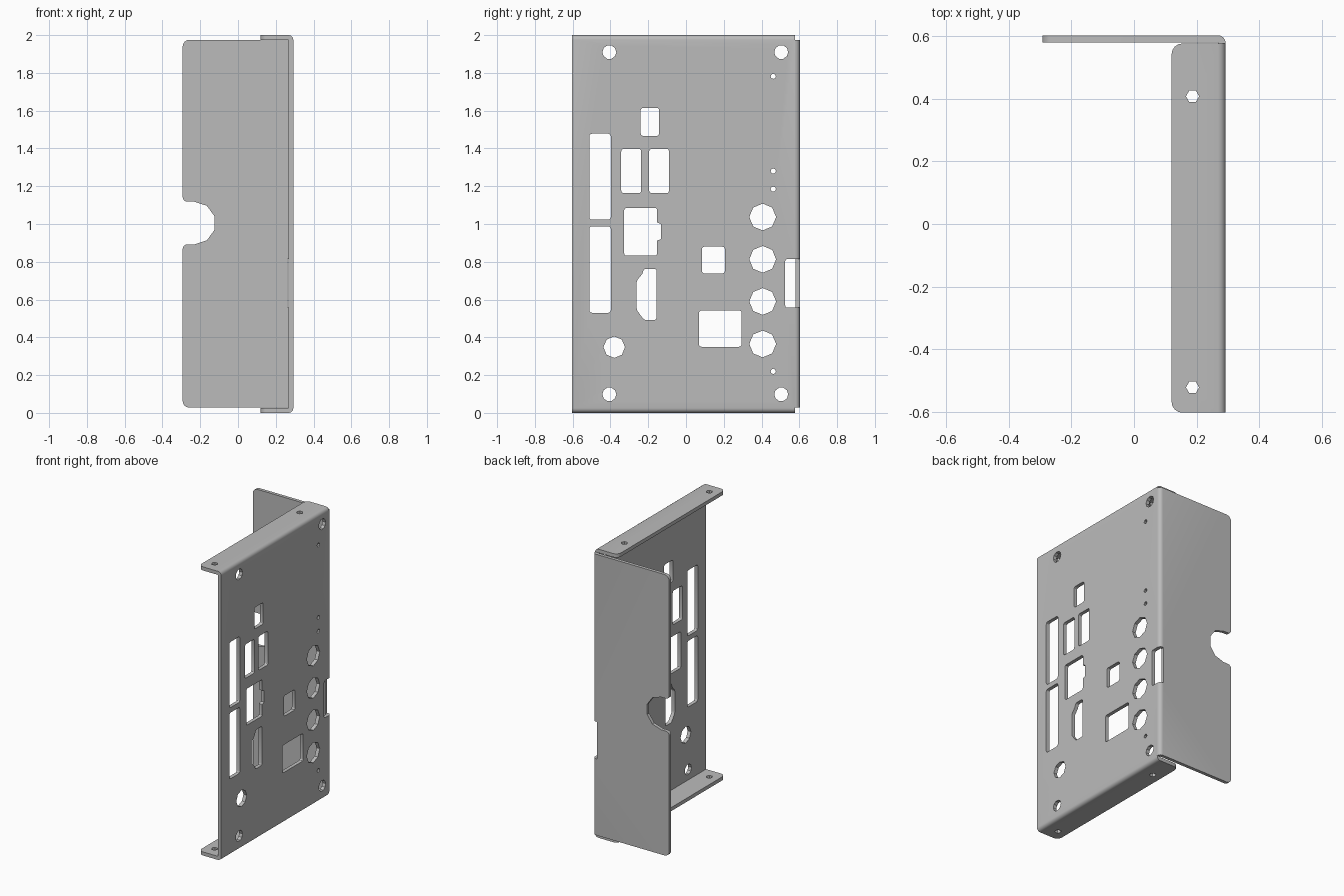
import bpy, bmesh
from math import sin, cos, pi, radians
from mathutils import Vector

if "Cube" in bpy.data.objects:
    bpy.data.objects.remove(bpy.data.objects["Cube"])

metal = bpy.data.materials.new("grey sheet metal")
metal.use_nodes = True
GREY = (0.5, 0.5, 0.5, 1)
metal.diffuse_color = GREY
metal.node_tree.nodes["Principled BSDF"].inputs["Base Color"].default_value = GREY


def fillet(corners, steps=4):
    """Outline from (u, v) or (u, v, radius) corners."""
    out = []
    for i, c in enumerate(corners):
        p = Vector(c[:2])
        r = c[2] if len(c) > 2 else 0
        if not r:
            out.append(p)
            continue
        a = (Vector(corners[i - 1][:2]) - p).normalized()
        b = (Vector(corners[(i + 1) % len(corners)][:2]) - p).normalized()
        for k in range(steps + 1):
            t = pi / 2 * k / steps
            out.append(p + r * ((1 - sin(t)) * a + (1 - cos(t)) * b))
    return out


def rect(u0, u1, v0, v1, r=0.0):
    return fillet([(u0, v0, r), (u1, v0, r), (u1, v1, r), (u0, v1, r)], 3)


def disc(u, v, r, sides):
    return [Vector((u + r * cos(2 * pi * k / sides), v + r * sin(2 * pi * k / sides)))
            for k in range(sides)]


def prisms(name, outlines, axis, lo, hi):
    """Extrude each outline along an axis into one object."""
    place = {"x": lambda p, h: (h, p.x, p.y),
             "y": lambda p, h: (p.x, h, p.y),
             "z": lambda p, h: (p.x, p.y, h)}[axis]
    bm = bmesh.new()
    for pts in outlines:
        n = len(pts)
        a = [bm.verts.new(place(p, lo)) for p in pts]
        b = [bm.verts.new(place(p, hi)) for p in pts]
        bm.faces.new(a)
        bm.faces.new(b[::-1])
        for i in range(n):
            bm.faces.new((a[i], b[i], b[(i + 1) % n], a[(i + 1) % n]))
    bmesh.ops.recalc_face_normals(bm, faces=bm.faces)
    me = bpy.data.meshes.new(name)
    bm.to_mesh(me)
    bm.free()
    me.materials.append(metal)
    ob = bpy.data.objects.new(name, me)
    bpy.context.collection.objects.link(ob)
    return ob


def select(ob):
    bpy.ops.object.select_all(action="DESELECT")
    ob.select_set(True)
    bpy.context.view_layer.objects.active = ob


def combine(ob, cutter, operation):
    m = ob.modifiers.new("cut", "BOOLEAN")
    m.operation, m.solver, m.object = operation, "EXACT", cutter
    select(ob)
    bpy.ops.object.modifier_apply(modifier=m.name)


T = 0.025            # sheet thickness and outer bend radius
X0, X1 = -0.293, 0.293
XI = X1 - T          # inner face of main panel
Y1 = 0.603
YI = 0.577           # where the panel meets the rear bend

# Main panel with top and bottom flanges, one bent channel
panel = prisms("main_panel", [fillet([
    (0, 2), (X1, 2, T), (X1, 0, T), (0, 0),
    (0, T), (XI, T), (XI, 2 - T), (0, 2 - T)])], "y", -0.7, 0.7)
trim = prisms("panel_trim", [fillet([
    (0.12, -Y1, 0.035), (0.4, -Y1), (0.4, YI), (0.12, YI, 0.035)])], "z", -0.1, 2.1)

# Rear flange with its bend
rear = prisms("rear_flange", [fillet([
    (X1, YI), (X1, Y1, T), (-0.4, Y1), (-0.4, Y1 - 0.023),
    (XI, Y1 - 0.023), (XI, YI)])], "z", -0.1, 2.1)
NC, NZ, NR = -0.231, 1.005, 0.113
notch = [(NC + NR * cos(a), NZ + NR * sin(a))
         for a in (radians(-90 + 36 * k) for k in range(6))]
rear_trim = prisms("rear_trim", [fillet(
    [(X0, NZ - NR, 0.025)] + notch +
    [(X0, NZ + NR, 0.025), (X0, 1.975, 0.035), (0.4, 1.975),
     (0.4, 0.028), (X0, 0.028, 0.035)])], "y", 0.4, 0.8)

# Panel openings: (y, z) outlines
holes = [disc(y, z, 0.037, 10) for y in (-0.406, 0.504) for z in (0.098, 1.91)]
holes += [disc(0.462, z, 0.014, 8) for z in (0.22, 1.185, 1.28, 1.782)]
holes += [disc(0.406, z, 0.071, 8) for z in (0.365, 0.59, 0.813, 1.037)]
holes.append(disc(-0.38, 0.348, 0.057, 8))
holes += [rect(*box, 0.014) for box in (
    (-0.512, -0.398, 1.023, 1.478), (-0.512, -0.398, 0.53, 0.988),
    (-0.24, -0.142, 1.466, 1.615), (-0.343, -0.237, 1.163, 1.398),
    (-0.195, -0.09, 1.163, 1.398), (0.084, 0.206, 0.738, 0.88),
    (0.068, 0.295, 0.35, 0.542))]
holes.append(fillet([                       # socket with a latch tab
    (-0.327, 0.832, 0.012), (-0.153, 0.832, 0.012), (-0.153, 0.912),
    (-0.132, 0.92), (-0.132, 1.0), (-0.153, 1.008),
    (-0.153, 1.085, 0.012), (-0.327, 1.085, 0.012)], 3))
holes.append(fillet([                       # socket with sloped corners
    (-0.156, 0.492, 0.012), (-0.222, 0.492, 0.012), (-0.261, 0.545, 0.01),
    (-0.261, 0.70, 0.01), (-0.232, 0.735), (-0.222, 0.763, 0.01),
    (-0.156, 0.763, 0.012)], 3))
panel_holes = prisms("panel_holes", holes, "x", 0.2, 0.4)
screw_holes = prisms("screw_holes", [disc(0.187, y, 0.021, 6) for y in (-0.522, 0.408)],
                     "z", -0.1, 2.1)
slot = prisms("edge_slot", [rect(0.525, 0.7, 0.557, 0.815, 0.012)], "x", 0.262, 0.4)

combine(panel, trim, "INTERSECT")
combine(rear, rear_trim, "INTERSECT")
for cutter in (panel_holes, screw_holes, slot):
    combine(panel, cutter, "DIFFERENCE")
combine(rear, slot, "DIFFERENCE")

for ob in (trim, rear_trim, panel_holes, screw_holes, slot):
    bpy.data.objects.remove(ob)
for ob in (panel, rear):
    select(ob)
    bpy.ops.object.shade_smooth_by_angle(angle=radians(30))
